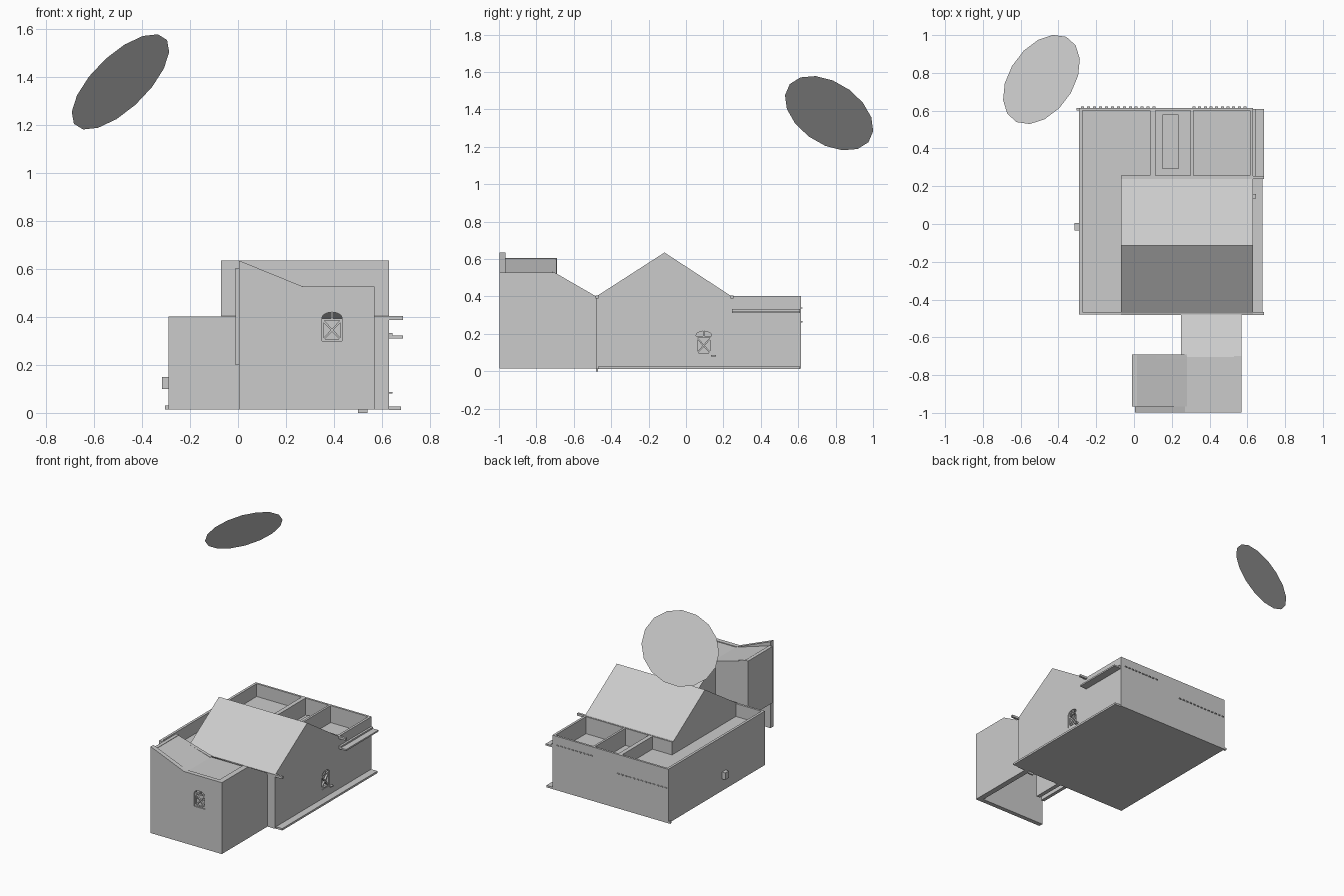
import bpy, math
from mathutils import Vector

if "Cube" in bpy.data.objects:
    bpy.data.objects.remove(bpy.data.objects["Cube"])


def make(name, verts, faces):
    me = bpy.data.meshes.new(name)
    me.from_pydata(verts, [], faces)
    me.validate()
    ob = bpy.data.objects.new(name, me)
    bpy.context.collection.objects.link(ob)
    return ob


def prism(name, profile, axis, a, b):
    """Extrude a 2D profile along an axis from a to b."""
    def place(p, t):
        return {'x': (t, p[0], p[1]), 'y': (p[0], t, p[1]), 'z': (p[0], p[1], t)}[axis]
    area = sum(p[0] * q[1] - q[0] * p[1] for p, q in zip(profile, profile[1:] + profile[:1]))
    pts = profile if (area > 0) == (axis != 'y') else profile[::-1]
    n = len(pts)
    verts = [place(p, a) for p in pts] + [place(p, b) for p in pts]
    faces = [tuple(reversed(range(n))), tuple(range(n, 2 * n))]
    faces += [(i, (i + 1) % n, n + (i + 1) % n, n + i) for i in range(n)]
    return make(name, verts, faces)


def box(name, x0, x1, y0, y1, z0, z1):
    return prism(name, [(x0, y0), (x1, y0), (x1, y1), (x0, y1)], 'z', z0, z1)


def bar(name, axis, t0, t1, p, q, w):
    """Thin bar between two points of a wall plane."""
    d = (Vector(q) - Vector(p)).normalized() * w / 2
    n = (-d.y, d.x)
    prism(name, [(p[0] - n[0], p[1] - n[1]), (q[0] - n[0], q[1] - n[1]),
                 (q[0] + n[0], q[1] + n[1]), (p[0] + n[0], p[1] + n[1])], axis, t0, t1)


def arch(c, w, z0, z1, rise):
    top = [(c + w / 2 * math.cos(a), z1 - rise + rise * math.sin(a))
           for a in [math.pi * i / 6 for i in range(7)]]
    return [(c - w / 2, z0), (c + w / 2, z0)] + top


def window(wall, axis, c, w, z0, z1, a, b, t0, t1):
    """Cut an arched opening in a wall and fill it with crossed bars."""
    cutter = prism('window_cutter', arch(c, w, z0, z1, 0.025), axis, a, b)
    cutter.hide_render = True
    mod = wall.modifiers.new('opening', 'BOOLEAN')
    mod.operation, mod.object, mod.solver = 'DIFFERENCE', cutter, 'EXACT'
    dg = bpy.context.evaluated_depsgraph_get()
    mesh = bpy.data.meshes.new_from_object(wall.evaluated_get(dg))
    wall.modifiers.clear()
    wall.data = mesh
    bpy.data.objects.remove(cutter)
    l, r, m = c - w / 2, c + w / 2, z1 - 0.03
    for p, q in [((l, z0), (r, m)), ((r, z0), (l, m)), ((l, m), (r, m)),
                 ((l, z0 + .004), (r, z0 + .004)), ((c, m), (c, z1)),
                 ((l + .004, z0), (l + .004, m)), ((r - .004, z0), (r - .004, m))]:
        bar('window_bar', axis, t0, t1, p, q, 0.008)


# Main house body and base
body = box('main_body', -0.29, 0.63, -0.48, 0.615, 0.015, 0.28)
window(body, 'x', 0.095, 0.085, 0.09, 0.215, 0.59, 0.70, 0.612, 0.626)
box('window_sill', 0.63, 0.645, 0.135, 0.16, 0.08, 0.088)
box('side_step', 0.63, 0.68, -0.47, 0.61, 0.012, 0.026)
box('corner_foot', -0.305, -0.29, 0.60, 0.615, 0.015, 0.03)
box('front_foot', 0.50, 0.54, -0.482, -0.47, 0.0, 0.016)

# Gabled hall
prism('gable_roof', [(-0.48, 0.28), (0.245, 0.28), (0.245, 0.40), (-0.115, 0.635), (-0.48, 0.40)],
      'x', -0.07, 0.63)
for y in (-0.475, 0.245):
    box('eave_gutter', -0.07, 0.687, y - 0.008, y + 0.008, 0.388, 0.404)

# Flat roofs and parapets
box('flat_roof', -0.285, 0.09, -0.47, 0.61, 0.28, 0.31)
box('roof_hatch', 0.15, 0.235, 0.29, 0.58, 0.28, 0.295)
for name, x0, x1, y0, y1 in [
        ('parapet_left', -0.29, -0.272, -0.48, 0.615),
        ('parapet_front', -0.29, -0.07, -0.48, -0.465),
        ('parapet_back', -0.29, 0.63, 0.60, 0.615),
        ('parapet_right', 0.613, 0.63, 0.24, 0.615),
        ('hall_back_wall', -0.07, 0.63, 0.235, 0.258),
        ('roof_divider', 0.085, 0.115, 0.25, 0.61),
        ('roof_divider', 0.30, 0.315, 0.25, 0.61)]:
    box(name, x0, x1, y0, y1, 0.28, 0.402)

# Side canopy, vent box and back brick rows
box('side_canopy', 0.63, 0.687, 0.245, 0.61, 0.311, 0.322)
box('canopy_lip', 0.63, 0.645, 0.245, 0.61, 0.322, 0.333)
box('vent_box', -0.316, -0.29, -0.035, 0.005, 0.10, 0.15)
for x0, x1, z in [(-0.28, 0.13, 0.262), (0.31, 0.61, 0.335)]:
    n = int((x1 - x0) / 0.03)
    for i in range(n):
        x = x0 + (x1 - x0) * i / n
        box('back_brick', x, x + 0.016, 0.61, 0.622, z, z + 0.006)

# Front wing walls, open underneath
front = prism('wing_front_wall', [(0.005, 0.015), (0.57, 0.015), (0.57, 0.527), (0.27, 0.527), (0.005, 0.635)],
              'y', -0.997, -0.965)
window(front, 'y', 0.392, 0.085, 0.30, 0.42, -1.05, -0.9, -0.99, -0.976)
side = [(-0.997, 0.015), (-0.48, 0.015), (-0.48, 0.40), (-0.70, 0.527), (-0.997, 0.527)]
prism('wing_right_wall', side, 'x', 0.53, 0.57)
prism('wing_inner_wall', [(-0.70, 0.015), (-0.48, 0.015), (-0.48, 0.40), (-0.70, 0.527)], 'x', 0.25, 0.28)
box('wing_left_wall', -0.01, 0.015, -0.965, -0.69, 0.20, 0.605)
prism('wing_back_wall', [(0.0, 0.20), (0.28, 0.20), (0.28, 0.525), (0.0, 0.605)], 'y', -0.715, -0.692)

# Front wing roofs
prism('wing_roof', [(0.01, 0.59), (0.28, 0.508), (0.57, 0.508), (0.57, 0.522), (0.28, 0.522), (0.01, 0.604)],
      'y', -0.97, -0.70)
prism('wing_link_roof', [(-0.48, 0.385), (-0.48, 0.40), (-0.705, 0.525), (-0.705, 0.51)], 'x', 0.25, 0.57)

# Floating sun disc
n = Vector((-0.63, 0.43, 0.65)).normalized()
u = n.orthogonal().normalized()
v = n.cross(u)
c = Vector((-0.49, 0.765, 1.38))
ring = [c + 0.262 * (u * math.cos(a) + v * math.sin(a)) for a in [math.tau * i / 16 for i in range(16)]]
make('sun_disc', ring, [tuple(range(16))])
